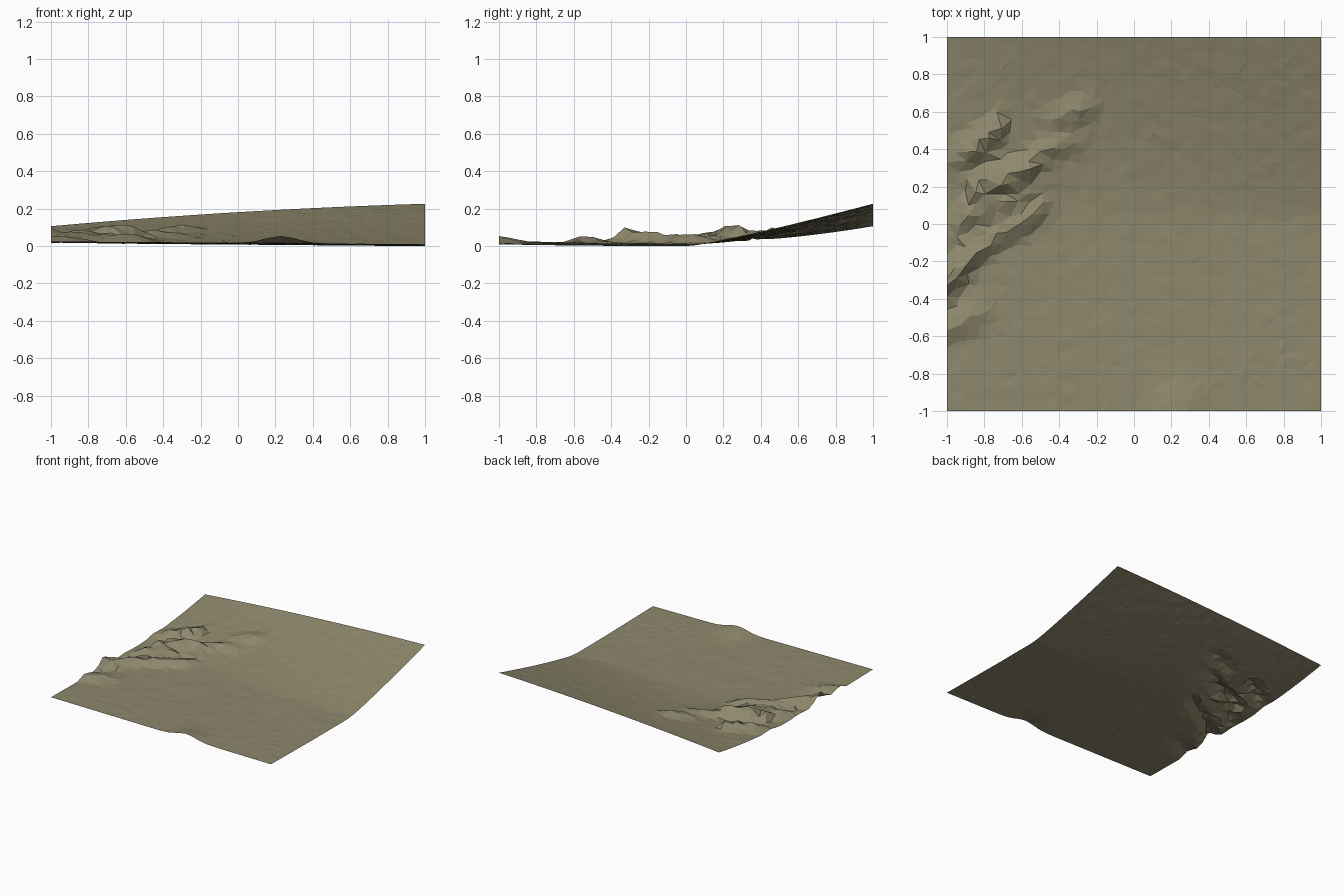
import bpy, bmesh, math, random
from mathutils import Vector

if "Cube" in bpy.data.objects:
    bpy.data.objects.remove(bpy.data.objects["Cube"])

random.seed(4)
N = 36

# Dune crest lines: (x, y, height) points, running up to the right
CRESTS = [
    [(-1.1, -.60, .035), (-.88, -.51, .035), (-.72, -.44, .0)],
    [(-1.1, -.37, .085), (-1.0, -.32, .09), (-.86, -.17, .06), (-.72, -.05, .055),
     (-.52, .05, .05), (-.40, .18, .0)],
    [(-1.0, -.04, .01), (-.85, .07, .06), (-.66, .12, .055), (-.48, .22, .02), (-.3, .3, .0)],
    [(-.9, .13, .04), (-.79, .20, .10), (-.68, .24, .11), (-.56, .29, .08),
     (-.44, .40, .045), (-.2, .48, .0)],
    [(-1.0, .33, .015), (-.85, .40, .06), (-.72, .50, .06), (-.66, .56, .0)],
    [(-.5, .5, .01), (-.38, .56, .04), (-.28, .60, .04), (-.18, .64, .0)],
]


def dune(x, y, crest):
    # Steep slip face to the front, gentler slope to the back
    for (x0, y0, h0), (x1, y1, h1) in zip(crest, crest[1:]):
        if x0 <= x <= x1:
            t = (x - x0) / (x1 - x0)
            d = y - (y0 + t * (y1 - y0))
            w = .13 if d > 0 else .10
            return (h0 + t * (h1 - h0)) * max(0, 1 - abs(d) / w)
    return 0


def height(x, y):
    # Flat valley floor, rising to a tilted back edge
    floor = .018 - .008 * x + .008 * max(0, -y - .4) / .6
    back = .19 + .06 * x - .015 * x * x
    t = max(0, y - .02) / .98
    z = floor + (back - floor) * t ** (1.5 - .35 * x)
    # Low mound at the front edge
    z += .038 * math.exp(-((x - .23) / .12) ** 2 - ((y + 1) / .13) ** 2)
    return z + max(dune(x, y, c) for c in CRESTS)


# Terrain sheet with an irregular triangle pattern
bm = bmesh.new()
bmesh.ops.create_grid(bm, x_segments=N, y_segments=N, size=1)
j = .3 * 2 / N
for v in bm.verts:
    x, y = v.co.x, v.co.y
    if abs(x) < .999:
        x += random.uniform(-j, j)
    if abs(y) < .999:
        y += random.uniform(-j, j)
    if abs(v.co.y) > .999:
        y = v.co.y
    inner = abs(x) < .99 and abs(y) < .99
    v.co = Vector((x, y, height(x, y) + (random.uniform(-.002, .002) if inner else 0)))
bmesh.ops.triangulate(bm, faces=bm.faces[:], quad_method='SHORT_EDGE')
low = min(v.co.z for v in bm.verts)
for v in bm.verts:
    v.co.z -= low

me = bpy.data.meshes.new("desert_ground")
bm.to_mesh(me)
bm.free()
ob = bpy.data.objects.new("desert_ground", me)
bpy.context.collection.objects.link(ob)

mat = bpy.data.materials.new("dry_earth")
mat.diffuse_color = (.27, .245, .15, 1)
mat.use_nodes = True
mat.node_tree.nodes["Principled BSDF"].inputs["Base Color"].default_value = mat.diffuse_color
me.materials.append(mat)
